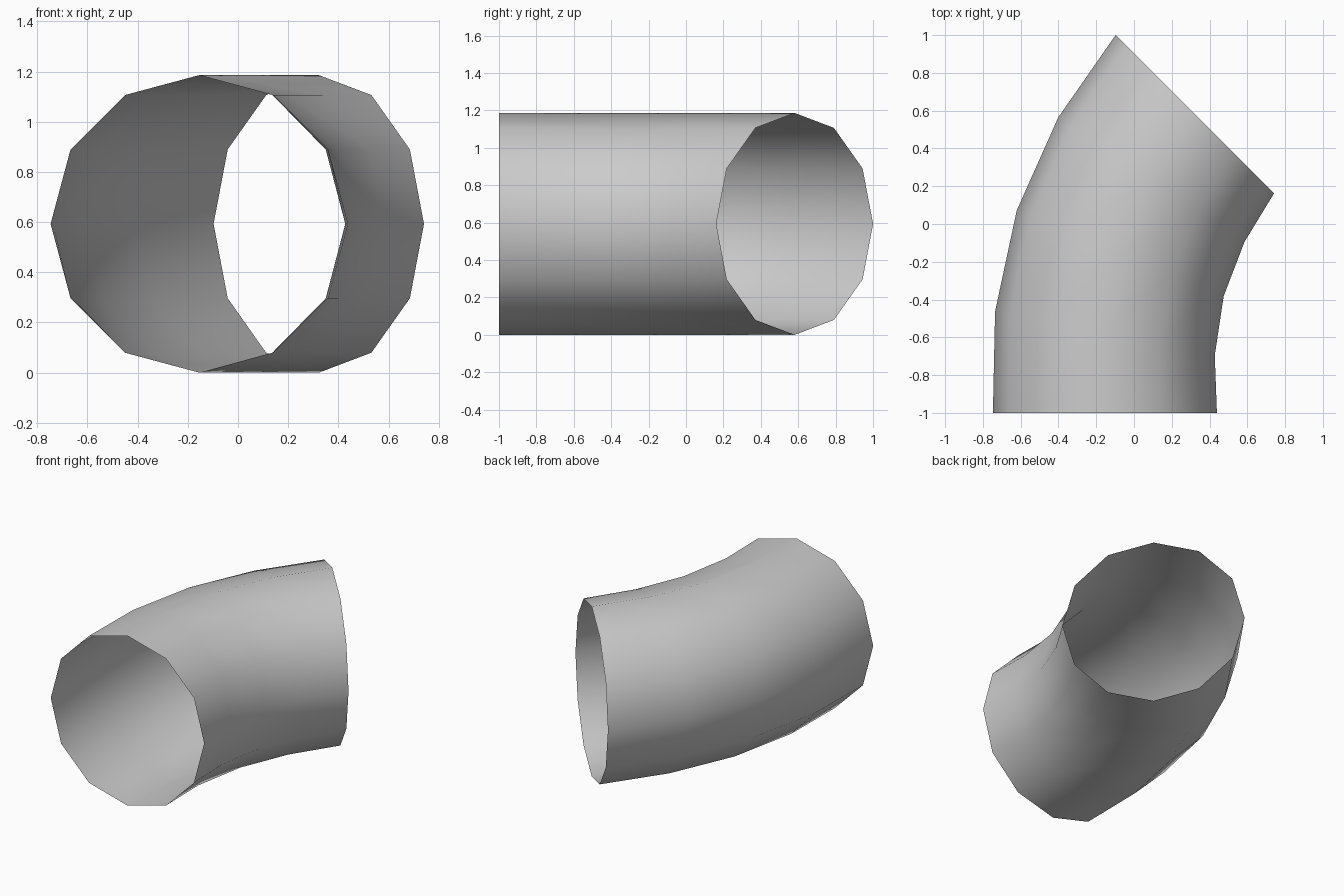
import bpy, bmesh
from math import sin, cos, radians

if "Cube" in bpy.data.objects:
    bpy.data.objects.remove(bpy.data.objects["Cube"])

SIDES, RADIUS = 12, 0.593
# bend path (x, y) of the pipe centre; each ring turns by 11.25 degrees
PATH = [(-0.154, -1.0), (-0.154, -0.58), (-0.073, -0.155), (0.092, 0.235), (0.322, 0.581)]

# open pipe elbow: sweep a 12-sided ring along the path
bm = bmesh.new()
rings = []
for i, (cx, cy) in enumerate(PATH):
    turn = radians(11.25 * i)
    ring = []
    for k in range(SIDES):
        a = radians(360 / SIDES * k)
        across = RADIUS * cos(a)
        ring.append(bm.verts.new((cx + across * cos(turn),
                                  cy - across * sin(turn),
                                  RADIUS + RADIUS * sin(a))))
    rings.append(ring)

for r0, r1 in zip(rings, rings[1:]):
    for k in range(SIDES):
        n = (k + 1) % SIDES
        bm.faces.new((r0[n], r0[k], r1[k], r1[n])).smooth = True

# normals facing outwards
bm.normal_update()
f = bm.faces[:][0]
c = f.calc_center_median()
if f.normal.x * (c.x - PATH[0][0]) + f.normal.z * (c.z - RADIUS) < 0:
    bmesh.ops.reverse_faces(bm, faces=bm.faces[:])

mesh = bpy.data.meshes.new("pipe_elbow")
bm.to_mesh(mesh)
bm.free()
bpy.context.collection.objects.link(bpy.data.objects.new("pipe_elbow", mesh))
